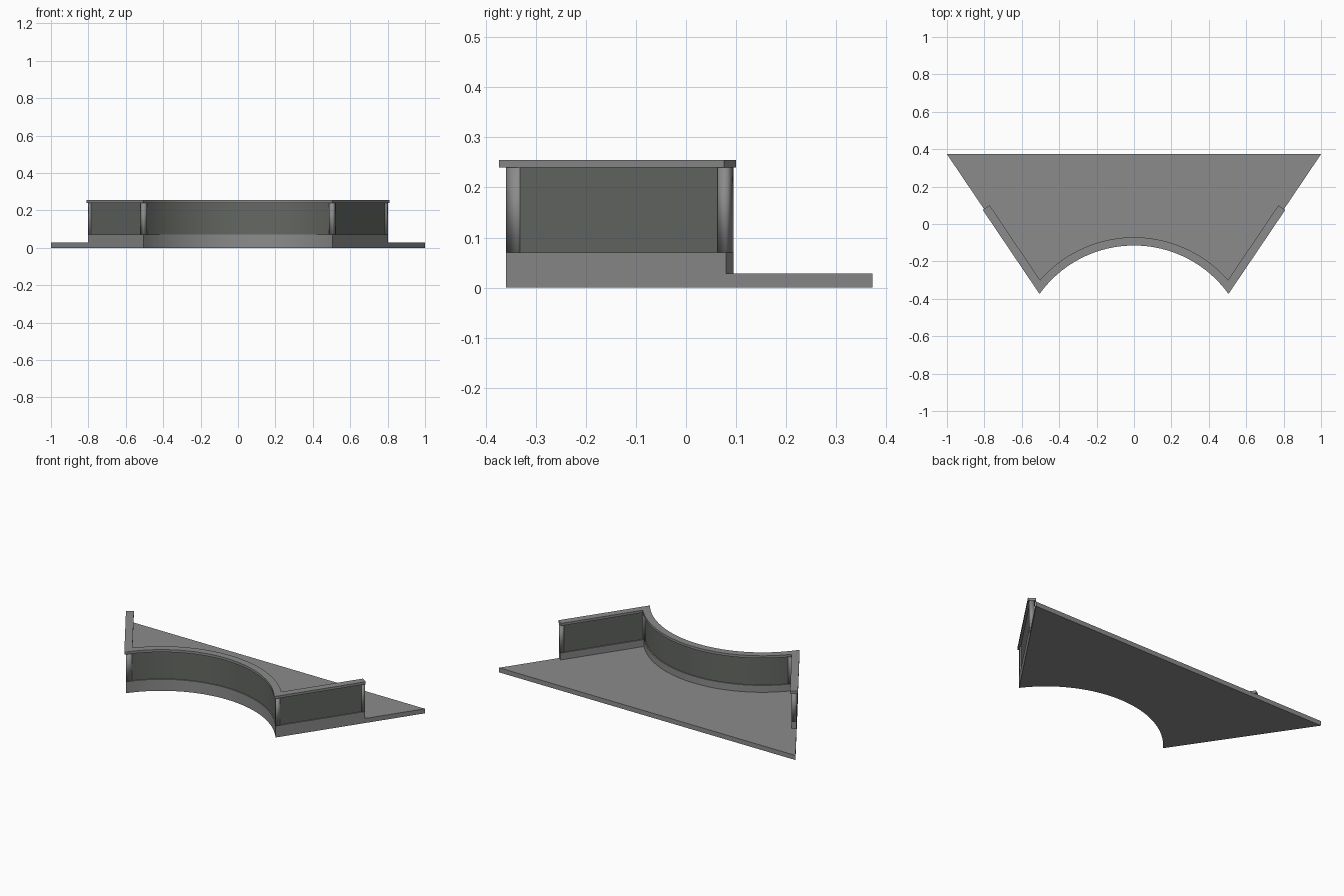
import bpy, bmesh, math
from mathutils import Vector

if "Cube" in bpy.data.objects:
    bpy.data.objects.remove(bpy.data.objects["Cube"])

TIP = Vector((0.505, -0.36))          # front corner of the base
BACK = Vector((1.0, 0.373))           # back corner of the base
PEAK = -0.107                         # middle of the front arc
SAG = PEAK - TIP.y
R = (TIP.x ** 2 + SAG ** 2) / (2 * SAG)
C = Vector((0, PEAK - R))
U = (BACK - TIP).normalized()         # direction along the side arm
N = Vector((-U.y, U.x))               # inward normal of the side arm
ARM = (0.08 - TIP.y) / U.y            # railing length along the arm
SEG = 40


def material(name, rgb):
    m = bpy.data.materials.new(name)
    m.diffuse_color = (*rgb, 1)
    m.use_nodes = True
    m.node_tree.nodes["Principled BSDF"].inputs["Base Color"].default_value = m.diffuse_color
    return m


GREY = material("grey_metal", (0.26, 0.26, 0.26))
GLASS = material("dark_panel", (0.127, 0.137, 0.122))


def tip_at(d):
    """Railing corner when the outline is offset inward by d."""
    e = TIP + U * ARM + N * d
    w = e - C
    b = w.dot(U)
    return e - U * (b - math.sqrt(b * b - w.dot(w) + (R + d) ** 2))


def arc_at(d):
    """Points along the front arc from right corner to left corner."""
    t = tip_at(d) - C
    a = math.atan2(t.y, t.x)
    return [C + (R + d) * Vector((math.cos(q), math.sin(q)))
            for q in (a + (math.pi - 2 * a) * i / SEG for i in range(SEG + 1))]


def mx(p):
    return Vector((-p.x, p.y))


def path_at(d, trim):
    end = TIP + U * (ARM - trim) + N * d
    return [end] + arc_at(d) + [mx(end)]


def finish(bm, name, mat, angle):
    bmesh.ops.recalc_face_normals(bm, faces=bm.faces)
    me = bpy.data.meshes.new(name)
    bm.to_mesh(me)
    bm.free()
    ob = bpy.data.objects.new(name, me)
    bpy.context.collection.objects.link(ob)
    me.materials.append(mat)
    bpy.ops.object.select_all(action='DESELECT')
    bpy.context.view_layer.objects.active = ob
    ob.select_set(True)
    bpy.ops.object.shade_smooth_by_angle(angle=math.radians(angle))
    return ob


def prism(name, pts, z0, z1, angle=30):
    bm = bmesh.new()
    lo = [bm.verts.new((p.x, p.y, z0)) for p in pts]
    hi = [bm.verts.new((p.x, p.y, z1)) for p in pts]
    bm.faces.new(lo)
    bm.faces.new(hi)
    for i in range(len(pts)):
        j = (i + 1) % len(pts)
        bm.faces.new((lo[i], lo[j], hi[j], hi[i]))
    return finish(bm, name, GREY, angle)


def band(name, d0, d1, z0, z1, trim=0.0, mat=GREY):
    """Strip following arm, arc and arm, between two offsets."""
    bm = bmesh.new()
    rings = []
    for a, b in zip(path_at(d0, trim), path_at(d1, trim)):
        rings.append([bm.verts.new((p.x, p.y, z))
                      for p, z in ((a, z0), (b, z0), (b, z1), (a, z1))])
    for r, s in zip(rings, rings[1:]):
        for i in range(4):
            j = (i + 1) % 4
            bm.faces.new((r[i], r[j], s[j], s[i]))
    bm.faces.new(rings[0])
    bm.faces.new(rings[-1])
    return finish(bm, name, mat, 30)


# floor slab
prism("floor_slab", [BACK] + arc_at(0) + [mx(BACK)], 0, 0.028)

# railing: curb, panels, top rail
band("curb", 0, 0.027, 0.028, 0.07)
band("railing_panel", 0.006, 0.021, 0.07, 0.24, 0.008, GLASS)
band("top_rail", -0.008, 0.036, 0.24, 0.255)

# softly shaded posts at the front corners and at the arm ends
W = 0.027
out, inn = arc_at(0), arc_at(W)
corner = [TIP, TIP + U * 0.027, tip_at(W) + U * 0.005, tip_at(W), inn[1], out[1]]
end = TIP + U * ARM
stop = [end, end + N * W, end + N * W - U * 0.021, end - U * 0.021]
for side, f in (("right", lambda p: p), ("left", mx)):
    prism("corner_post_" + side, [f(p) for p in corner], 0.07, 0.24, 180)
    prism("end_post_" + side, [f(p) for p in stop], 0.07, 0.24, 180)
